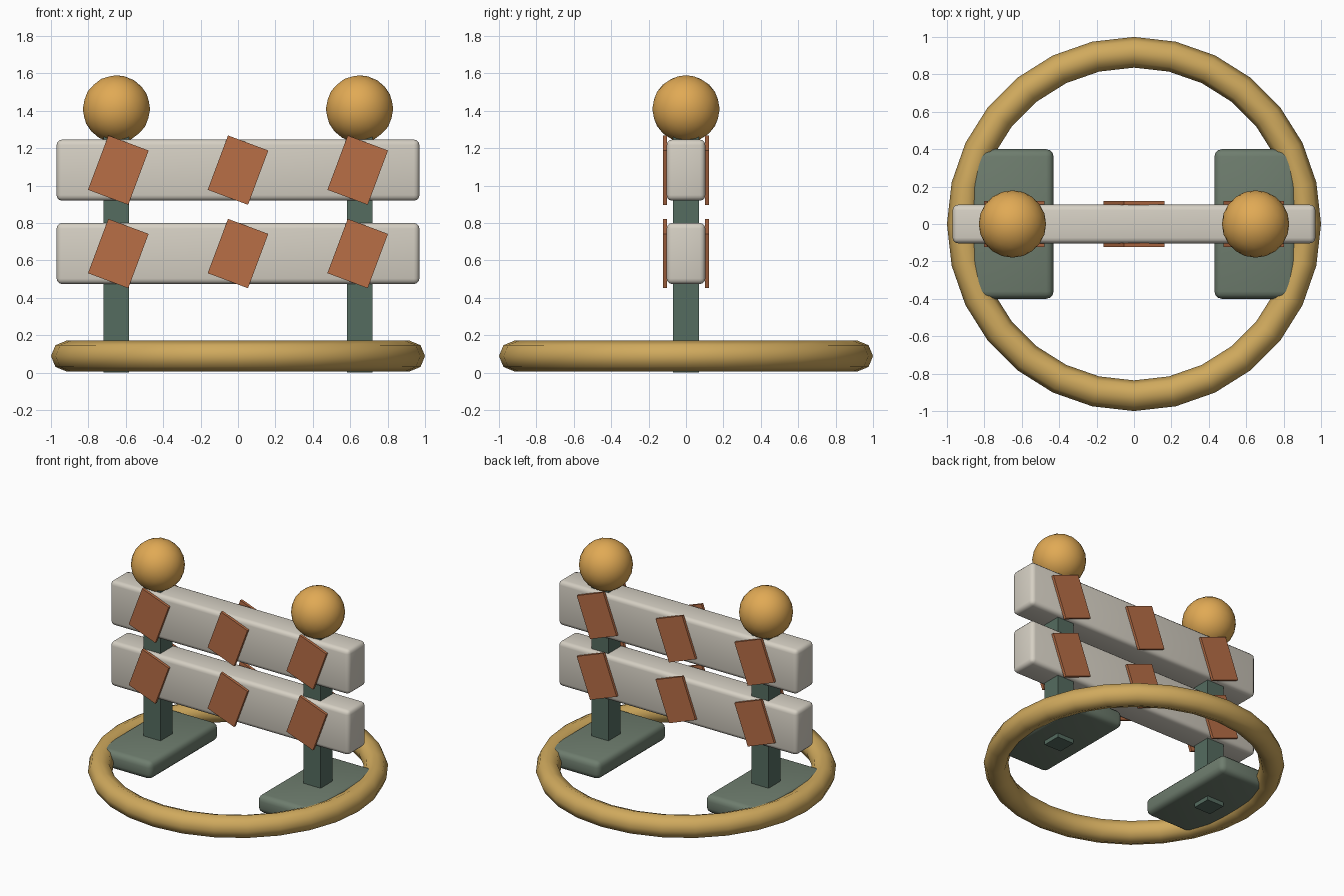
import bpy
from math import radians

if "Cube" in bpy.data.objects:
    bpy.data.objects.remove(bpy.data.objects["Cube"])


def material(name, rgb):
    m = bpy.data.materials.new(name)
    m.diffuse_color = (*rgb, 1)
    m.use_nodes = True
    m.node_tree.nodes["Principled BSDF"].inputs["Base Color"].default_value = m.diffuse_color
    return m


AMBER = material("amber", (0.75, 0.40, 0.09))
TAN = material("tan", (0.63, 0.40, 0.11))
CREAM = material("cream", (0.67, 0.63, 0.55))
ORANGE = material("orange", (0.48, 0.156, 0.061))
DARK_GREEN = material("dark_green", (0.09, 0.15, 0.117))
GREEN = material("green", (0.156, 0.205, 0.156))


def finish(name, mat, smooth=True):
    ob = bpy.context.object
    ob.name = name
    ob.data.materials.append(mat)
    if smooth:
        bpy.ops.object.shade_smooth_by_angle(angle=radians(50))
    return ob


def box(name, mat, loc, size, bevel=0, tilt=0):
    bpy.ops.mesh.primitive_cube_add(size=1, location=loc)
    ob = bpy.context.object
    ob.scale = size
    bpy.ops.object.transform_apply(location=False, rotation=False, scale=True)
    ob.rotation_euler.y = tilt
    if bevel:
        mod = ob.modifiers.new("bevel", 'BEVEL')
        mod.width = bevel
        mod.segments = 3
        bpy.ops.object.modifier_apply(modifier="bevel")
    return finish(name, mat, smooth=bevel > 0)


# Base ring
bpy.ops.mesh.primitive_torus_add(major_segments=28, minor_segments=8,
                                 major_radius=0.918, minor_radius=0.082,
                                 location=(0, 0, 0.089))
finish("base_ring", TAN)

# Feet, posts and lamps on both sides
for side, x in (("left", -0.65), ("right", 0.65)):
    box(f"{side}_foot", GREEN, (x, 0, 0.095), (0.44, 0.80, 0.13), bevel=0.04)
    box(f"{side}_post", DARK_GREEN, (x, 0, 0.635), (0.137, 0.137, 1.27))
    bpy.ops.mesh.primitive_ico_sphere_add(subdivisions=3, radius=0.18,
                                          location=(x, 0, 1.41))
    finish(f"{side}_lamp", AMBER)

# Boards with tilted stripes on the front and back
for level, z in (("lower", 0.637), ("upper", 1.083)):
    box(f"{level}_board", CREAM, (0, 0, z), (1.94, 0.207, 0.327), bevel=0.03)
    for face, y in (("front", -0.112), ("back", 0.112)):
        for i, x in enumerate((-0.64, 0, 0.64), 1):
            box(f"{level}_{face}_stripe_{i}", ORANGE, (x, y, z),
                (0.23, 0.02, 0.31), tilt=radians(20.5))
